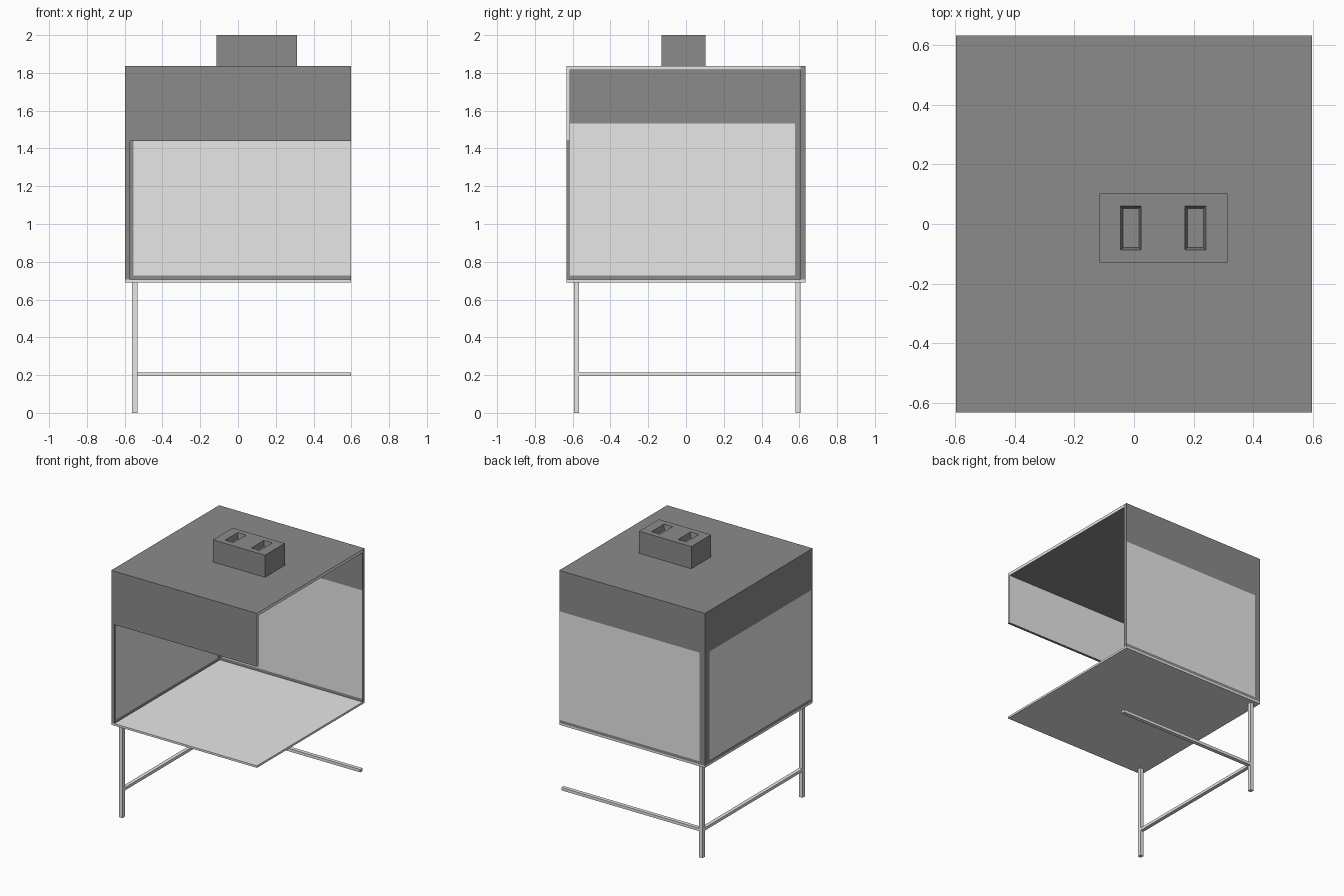
import bpy
import bmesh
from mathutils import Vector

cube = bpy.data.objects.get("Cube")
if cube:
    bpy.data.objects.remove(cube, do_unlink=True)


def material(name, value):
    mat = bpy.data.materials.new(name)
    mat.use_nodes = True
    colour = (value, value, value, 1)
    mat.diffuse_color = colour
    mat.node_tree.nodes["Principled BSDF"].inputs["Base Color"].default_value = colour
    return mat


LIGHT, DARK = 0, 1
materials = [material("light grey", 0.8), material("dark grey", 0.26)]


def box(name, low, high, colour=LIGHT, cuts=(), rule=None, shape=None):
    """Box between two corners, sliced at (axis, position) cuts, coloured by rule(centre, normal)."""
    low, high = Vector(low), Vector(high)
    bm = bmesh.new()
    bmesh.ops.create_cube(bm, size=1)
    bmesh.ops.scale(bm, vec=high - low, verts=bm.verts)
    bmesh.ops.translate(bm, vec=(low + high) / 2, verts=bm.verts)
    for axis, position in cuts:
        point, normal = Vector(), Vector()
        point[axis], normal[axis] = position, 1
        bmesh.ops.bisect_plane(bm, geom=bm.verts[:] + bm.edges[:] + bm.faces[:],
                               plane_co=point, plane_no=normal)
    bm.normal_update()
    if shape:
        shape(bm)
    for face in bm.faces:
        face.material_index = colour
        if rule:
            face.material_index = LIGHT if rule(face.calc_center_median(), face.normal) else DARK
    mesh = bpy.data.meshes.new(name)
    bm.to_mesh(mesh)
    bm.free()
    for mat in materials:
        mesh.materials.append(mat)
    obj = bpy.data.objects.new(name, mesh)
    bpy.context.collection.objects.link(obj)
    return obj


# Main extents of the cabinet
X, Y = 0.598, 0.632
FLOOR, DECK, CEILING, TOP = 0.69, 0.705, 1.814, 1.836
PANE_LOW, PANE_HIGH = 0.727, 1.533
WALL_X, WALL_Y = -0.573, 0.607
PANE_X, PANE_FRONT, PANE_BACK = -0.553, -0.613, 0.578

# Floor and roof
box("floor_plate", (-X, -Y, FLOOR), (X, Y, DECK))
box("roof_plate", (-X, -Y, CEILING), (X, WALL_Y, TOP),
    rule=lambda c, n: n.x > 0.5)

# Front hood, with a pale inside and cut end
box("front_hood", (WALL_X, -Y, 1.44), (X, PANE_FRONT, CEILING),
    rule=lambda c, n: n.y > 0.5 or n.x > 0.5)

# Walls with pale panes inside a dark frame
box("back_wall", (-X, WALL_Y, DECK), (X, Y, TOP),
    cuts=[(0, PANE_X), (2, PANE_LOW), (2, PANE_HIGH)],
    rule=lambda c, n: abs(n.y) > 0.5 and c.x > PANE_X and PANE_LOW < c.z < PANE_HIGH)
box("right_wall", (-X, -Y, DECK), (WALL_X, WALL_Y, CEILING),
    cuts=[(1, PANE_FRONT), (1, PANE_BACK), (2, PANE_LOW), (2, PANE_HIGH)],
    rule=lambda c, n: abs(n.x) > 0.5 and PANE_FRONT < c.y < PANE_BACK
    and PANE_LOW < c.z < PANE_HIGH)

# Legs and rails
LEG_X = (-0.56, -0.533)
LEG_Y = {"front_leg": (-0.594, -0.566), "back_leg": (0.579, 0.607)}
for name, (y0, y1) in LEG_Y.items():
    box(name, (LEG_X[0], y0, 0), (LEG_X[1], y1, FLOOR))
RAIL_LOW, RAIL_HIGH = 0.194, 0.215
box("side_rail", (LEG_X[0], LEG_Y["front_leg"][1], RAIL_LOW),
    (LEG_X[1], LEG_Y["back_leg"][0], RAIL_HIGH))
box("back_rail", (LEG_X[1], LEG_Y["back_leg"][0], RAIL_LOW),
    (X, LEG_Y["back_leg"][1], RAIL_HIGH))

# Vent box with two tapered slots in its top
SLOTS = [(-0.045, 0.024), (0.171, 0.241)]
SLOT_Y = (-0.087, 0.06)


def sink_slots(bm):
    slots = []
    for face in bm.faces:
        c = face.calc_center_median()
        if (face.normal.z > 0.5 and SLOT_Y[0] < c.y < SLOT_Y[1]
                and any(a < c.x < b for a, b in SLOTS)):
            slots.append(face)
    bmesh.ops.inset_individual(bm, faces=slots, thickness=0.011, depth=-0.04)


box("vent_box", (-0.115, -0.13, TOP), (0.313, 0.102, 2), DARK,
    cuts=[(0, x) for slot in SLOTS for x in slot] + [(1, y) for y in SLOT_Y],
    shape=sink_slots)
